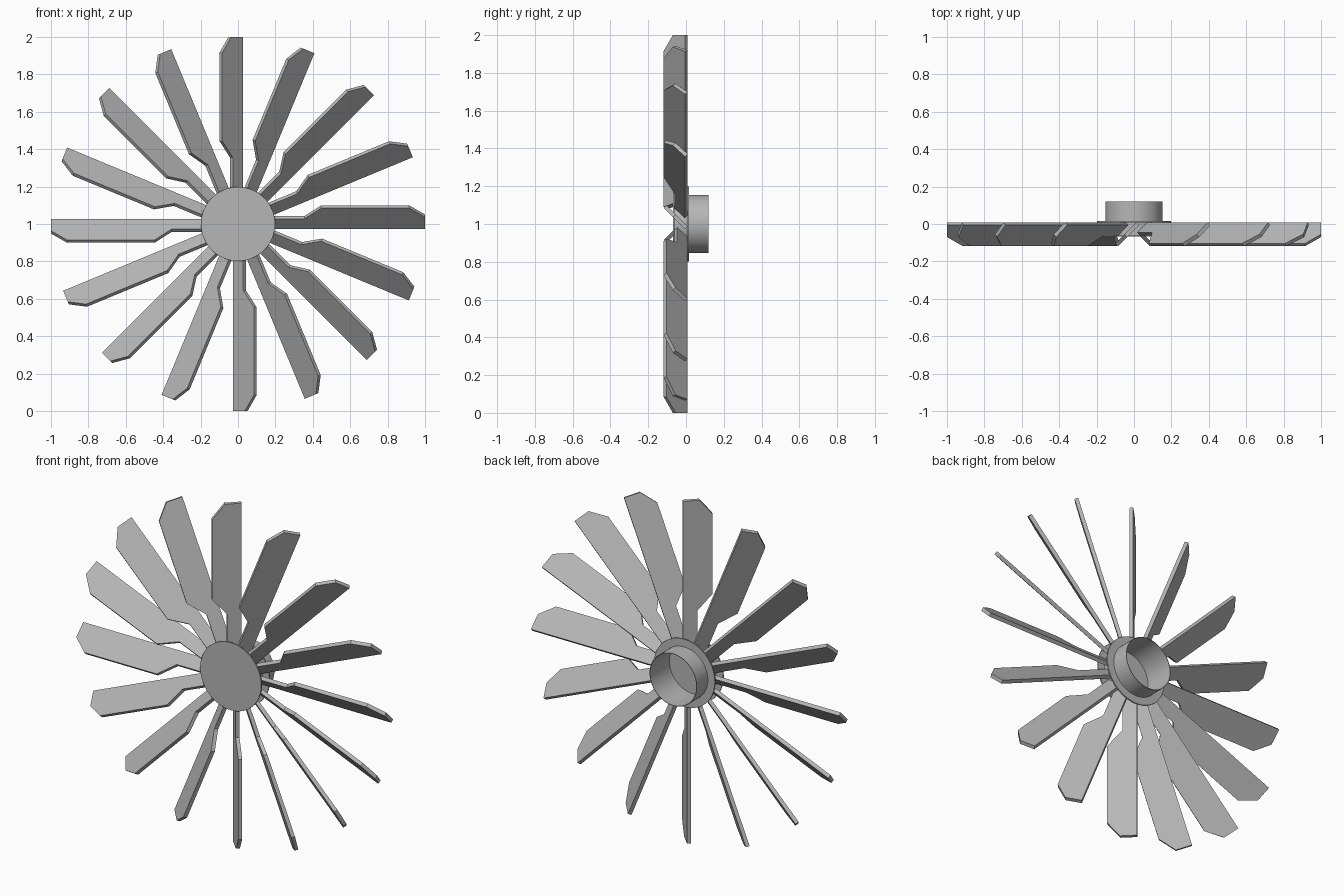
import bpy, bmesh
from math import pi, sqrt
from mathutils import Matrix, Vector

if "Cube" in bpy.data.objects:
    bpy.data.objects.remove(bpy.data.objects["Cube"])

BLADES = 16
CENTRE = Vector((0, 0, 1))
AXIS_Y = -0.004          # depth of the blade pitch axis
THICK = 0.021

metal = bpy.data.materials.new("dark_grey")
metal.diffuse_color = (0.47, 0.47, 0.47, 1)
metal.use_nodes = True
metal.node_tree.nodes["Principled BSDF"].inputs["Base Color"].default_value = metal.diffuse_color


def finish(bm, name, smooth=False):
    bmesh.ops.recalc_face_normals(bm, faces=bm.faces)
    me = bpy.data.meshes.new(name)
    bm.to_mesh(me)
    bm.free()
    me.materials.append(metal)
    ob = bpy.data.objects.new(name, me)
    bpy.context.collection.objects.link(ob)
    if smooth:
        bpy.context.view_layer.objects.active = ob
        ob.select_set(True)
        bpy.ops.object.shade_smooth_by_angle(angle=pi / 6)
        ob.select_set(False)
    return ob


def lathe(name, profile, steps=64):
    """Spin (radius, y) points about the wheel axis."""
    bm = bmesh.new()
    vs = [bm.verts.new((r, y, 1)) for r, y in profile]
    es = [bm.edges.new(p) for p in zip(vs, vs[1:])]
    bmesh.ops.spin(bm, geom=vs + es, cent=CENTRE, axis=(0, 1, 0),
                   angle=2 * pi, steps=steps)
    bmesh.ops.remove_doubles(bm, verts=bm.verts, dist=1e-5)
    return finish(bm, name, True)


# Blade outline: (radius, distance across the 45 degree pitched plate)
OUTLINE = [(0.15, -0.0186), (1.0, -0.0186), (1.0, 0.072), (0.915, 0.141),
           (0.445, 0.141), (0.355, 0.06), (0.15, 0.06)]


def blade(i):
    bm = bmesh.new()
    k = 1 / sqrt(2)
    across, normal = Vector((0, -k, k)), Vector((0, k, k))
    origin = Vector((0, AXIS_Y, 0))
    f = bm.faces.new([bm.verts.new(origin + Vector((r, 0, 0)) + across * u)
                      for r, u in OUTLINE])
    ext = bmesh.ops.extrude_face_region(bm, geom=[f], use_keep_orig=True)
    top = [g for g in ext["geom"] if isinstance(g, bmesh.types.BMVert)]
    bmesh.ops.translate(bm, verts=top, vec=normal * -THICK)
    turn = Matrix.Translation(CENTRE) @ Matrix.Rotation(-2 * pi * i / BLADES, 4, 'Y')
    bmesh.ops.transform(bm, matrix=turn, verts=bm.verts)
    finish(bm, f"blade_{i + 1:02d}")


for i in range(BLADES):
    blade(i)

# Front disc and rear flange clamping the blade roots
lathe("front_disc", [(0, -0.068), (0.198, -0.068), (0.198, -0.061), (0, -0.061)])
lathe("rear_flange", [(0.15, 0.009), (0.198, 0.009), (0.198, 0.016), (0.15, 0.016)])

# Open collar running from the front disc out behind the wheel
lathe("rear_collar", [(0.153, -0.062), (0.153, 0.119), (0.15, 0.119), (0.15, -0.062)])
